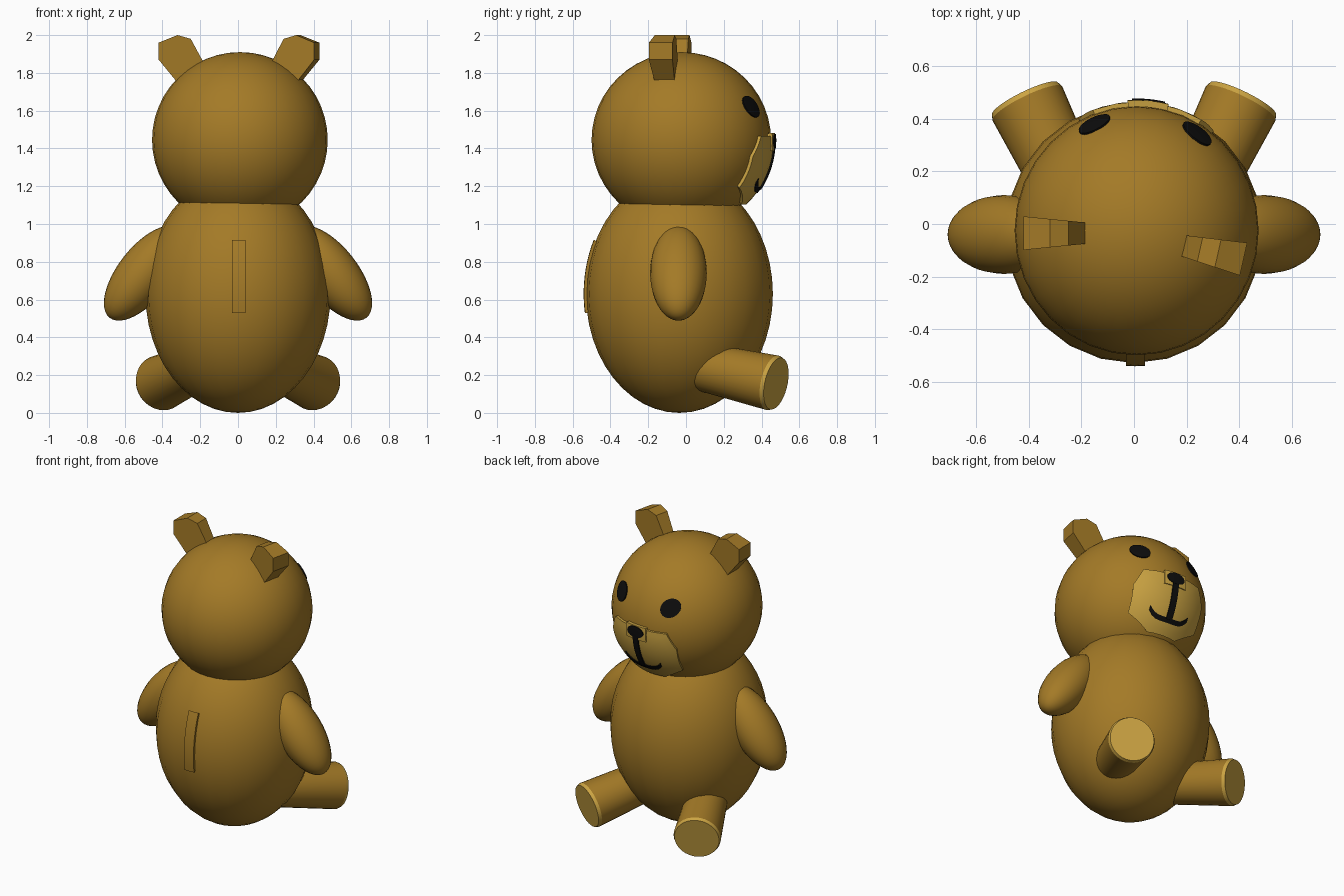
import bpy, bmesh, math
from mathutils import Vector, Matrix

if "Cube" in bpy.data.objects:
    bpy.data.objects.remove(bpy.data.objects["Cube"])


def material(name, rgb):
    m = bpy.data.materials.new(name)
    m.diffuse_color = (*rgb, 1)
    m.use_nodes = True
    m.node_tree.nodes["Principled BSDF"].inputs["Base Color"].default_value = m.diffuse_color
    return m


BROWN = material("brown fur", (0.37, 0.195, 0.02))
TAN = material("light tan", (0.60, 0.37, 0.055))
BLACK = material("black", (0.004, 0.004, 0.004))

HEAD = (Vector((0.01, -0.025, 1.445)), Vector((0.465, 0.475, 0.465)))
BODY = (Vector((0, -0.035, 0.63)), Vector((0.49, 0.495, 0.63)))
FACE_TURN = -0.09      # the face looks slightly to one side


def finish(name, bm, mat, matrix=Matrix(), smooth=True):
    bmesh.ops.transform(bm, matrix=matrix, verts=bm.verts)
    bmesh.ops.recalc_face_normals(bm, faces=bm.faces)
    me = bpy.data.meshes.new(name)
    bm.to_mesh(me)
    bm.free()
    me.materials.append(mat)
    ob = bpy.data.objects.new(name, me)
    bpy.context.collection.objects.link(ob)
    if smooth:
        bpy.ops.object.select_all(action='DESELECT')
        bpy.context.view_layer.objects.active = ob
        ob.select_set(True)
        bpy.ops.object.shade_smooth_by_angle(angle=math.radians(35))
    return ob


def ellipsoid(name, centre, radii, segs, rot=Matrix()):
    bm = bmesh.new()
    bmesh.ops.create_uvsphere(bm, u_segments=segs, v_segments=24, radius=1)
    finish(name, bm, BROWN, Matrix.Translation(centre) @ rot @ Matrix.Diagonal((*radii, 1)))


def cone(name, mat, start, end, r1, r2):
    d = end - start
    bm = bmesh.new()
    bmesh.ops.create_cone(bm, cap_ends=True, segments=32, radius1=r1, radius2=r2, depth=d.length)
    rot = d.to_track_quat('Z', 'Y').to_matrix().to_4x4()
    finish(name, bm, mat, Matrix.Translation((start + end) / 2) @ rot)


def patch(name, mat, f, n, m, base, off, depth=0.008, side=1, turn=0.0):
    """Curved plate on an ellipsoid; f(s, t) gives its (x, z) layout."""
    centre, r = base
    bm = bmesh.new()
    grid = []
    for i in range(n + 1):
        row = []
        for j in range(m + 1):
            x, z = f(i / n, j / m)
            dz = z - centre.z
            y = side * r.y * math.sqrt(max(0, 1 - (x / r.x) ** 2 - (dz / r.z) ** 2))
            p = Vector((x, y, dz))
            row.append(bm.verts.new(p + p.normalized() * (off - depth)))
        grid.append(row)
    for i in range(n):
        for j in range(m):
            bm.faces.new((grid[i][j], grid[i + 1][j], grid[i + 1][j + 1], grid[i][j + 1]))
    bmesh.ops.remove_doubles(bm, verts=bm.verts, dist=1e-5)
    bmesh.ops.dissolve_degenerate(bm, edges=bm.edges, dist=1e-6)
    new = bmesh.ops.extrude_face_region(bm, geom=bm.faces[:], use_keep_orig=True)["geom"]
    for v in new:
        if isinstance(v, bmesh.types.BMVert):
            v.co += v.co.normalized() * depth
    finish(name, bm, mat, Matrix.Translation(centre) @ Matrix.Rotation(turn, 4, 'Z'))


def rect(x0, x1, z0, z1):
    return lambda s, t: (x0 + (x1 - x0) * s, z0 + (z1 - z0) * t)


def disc(cx, cz, rx, rz):
    return lambda s, t: (cx + t * rx * math.cos(math.tau * s), cz + t * rz * math.sin(math.tau * s))


def polygon(pts, cx, cz):
    def f(s, t):
        k = (s % 1) * len(pts)
        a, b = pts[int(k)], pts[(int(k) + 1) % len(pts)]
        w = k - int(k)
        return (cx + t * (a[0] + (b[0] - a[0]) * w - cx), cz + t * (a[1] + (b[1] - a[1]) * w - cz))
    return f


# Body and head
ellipsoid("body", *BODY, 24)
ellipsoid("head", *HEAD, 32)

# Slot plate on the back
patch("back_slot", BROWN, rect(-0.03, 0.04, 0.53, 0.91), 2, 12, BODY, 0.012, 0.02, side=-1)

# Arms, legs and foot pads
for side, sx in (("left", -1), ("right", 1)):
    ellipsoid(side + "_arm", (sx * 0.495, -0.04, 0.74), (0.14, 0.15, 0.30), 24,
              Matrix.Rotation(-sx * math.radians(38), 4, 'Y'))
    foot = Vector((sx * 0.415, 0.477, 0.155))
    axis = Vector((sx * 0.43, 0.88, -0.2)).normalized()
    cone(side + "_leg", BROWN, foot - axis * 0.5, foot - axis * 0.02, 0.125, 0.148)
    cone(side + "_foot_pad", TAN, foot - axis * 0.02, foot, 0.148, 0.140)

# Ears: flat six-sided wedges, thicker at the outer end
EAR = [(0.14, 1.80), (0.185, 1.86), (0.25, 1.98), (0.32, 2.0), (0.42, 1.96),
       (0.42, 1.87), (0.33, 1.76), (0.27, 1.69)]
for side, sx, y, turn in (("left", -1, -0.035, 0), ("right", 1, -0.11, -0.22)):
    bm = bmesh.new()
    rims = []
    for e in (-1, 1):
        rims.append([bm.verts.new((sx * (x - 0.31), e * (0.04 + 0.1 * max(0, x - 0.18)), z)) for x, z in EAR])
        bm.faces.new(rims[-1])
    for i in range(len(EAR)):
        k = (i + 1) % len(EAR)
        bm.faces.new((rims[0][i], rims[0][k], rims[1][k], rims[1][i]))
    finish(side + "_ear", bm, BROWN,
           Matrix.Translation((sx * 0.31, y, 0)) @ Matrix.Rotation(turn, 4, 'Z'), smooth=False)

# Muzzle, nose, mouth and eyes laid on the head
half = [(0.10, 1.115), (0.24, 1.20), (0.25, 1.36), (0.20, 1.465)]
octagon = half + [(-x, z) for x, z in reversed(half)]
patch("muzzle", TAN, polygon(octagon, 0, 1.29), 40, 6, HEAD, 0.016, 0.025, turn=FACE_TURN)
patch("nose_pad", TAN, rect(-0.075, 0.075, 1.39, 1.48), 6, 4, HEAD, 0.023, 0.025, turn=FACE_TURN)
patch("nose", BLACK, disc(0, 1.44, 0.06, 0.036), 28, 3, HEAD, 0.028, turn=FACE_TURN)
patch("nose_line", BLACK, rect(-0.02, 0.02, 1.195, 1.43), 2, 10, HEAD, 0.026, turn=FACE_TURN)


def mouth(s, t):
    u = 2 * s - 1
    return (0.135 * u, 1.19 + 0.045 * u ** 4 + (t - 0.5) * 0.026)


patch("mouth", BLACK, mouth, 20, 2, HEAD, 0.021, turn=FACE_TURN)
for side, sx in (("left", -1), ("right", 1)):
    patch(side + "_eye", BLACK, disc(sx * 0.195, 1.62, 0.056, 0.056), 28, 3, HEAD, 0.006, turn=FACE_TURN)
